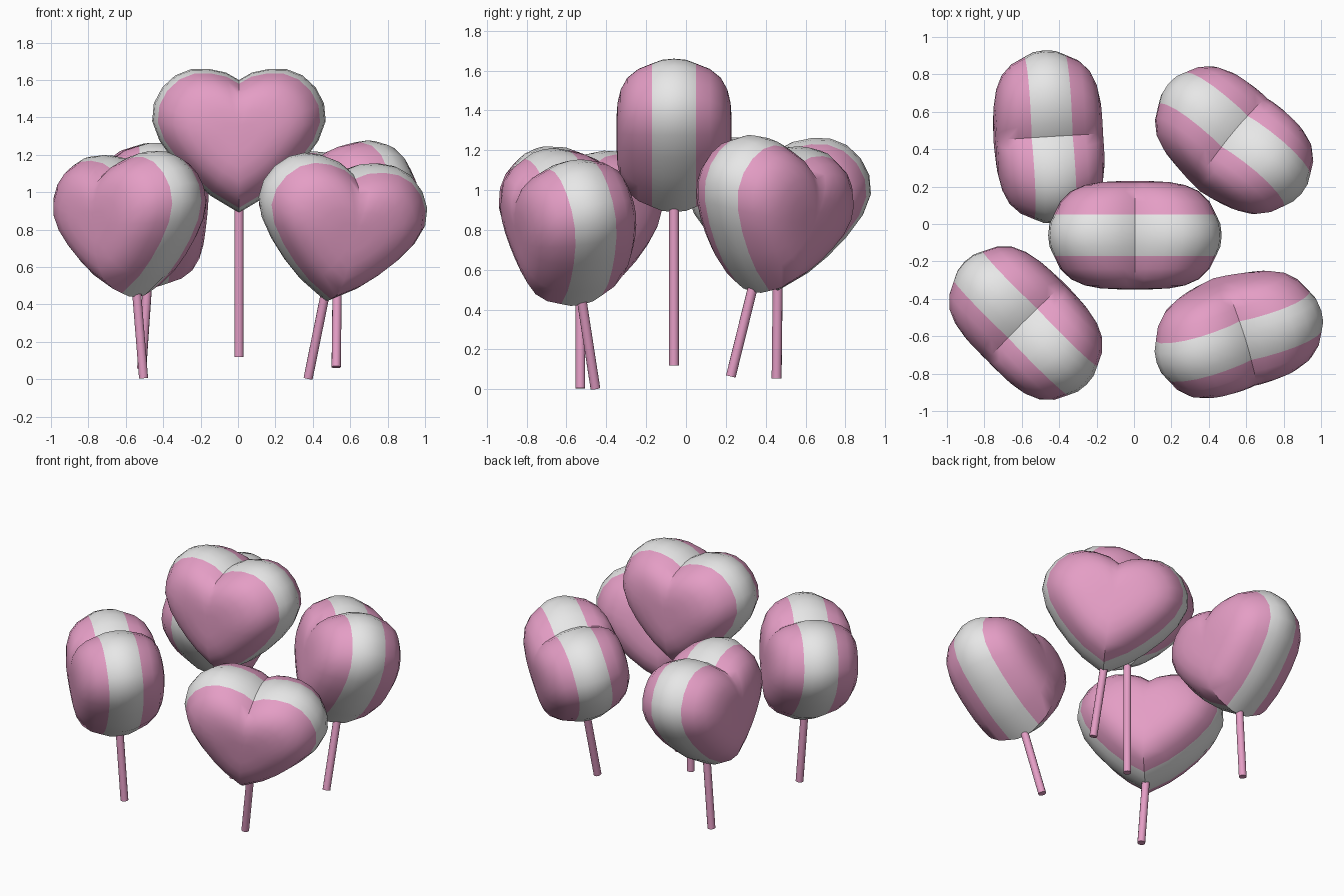
import bpy
import bmesh
from mathutils import Matrix, Vector
from math import cos, sin, radians

cube = bpy.data.objects.get("Cube")
if cube:
    bpy.data.objects.remove(cube)


def make_material(name, rgb):
    mat = bpy.data.materials.new(name)
    mat.use_nodes = True
    mat.diffuse_color = (*rgb, 1)
    mat.node_tree.nodes["Principled BSDF"].inputs["Base Color"].default_value = (*rgb, 1)
    return mat


PINK = make_material("candy pink", (0.78, 0.34, 0.56))
WHITE = make_material("soft white", (0.8, 0.8, 0.8))

# Right half of the heart outline, from the tip up to the notch
HALF = [(0, 0), (0.15, 0.09), (0.25, 0.175), (0.345, 0.275), (0.425, 0.385),
        (0.464, 0.49), (0.455, 0.585), (0.41, 0.67), (0.34, 0.735),
        (0.255, 0.768), (0.165, 0.77), (0.07, 0.75), (0, 0.71)]
OUTLINE = HALF + [(-x, z) for x, z in HALF[-2:0:-1]]
# Outline scale and depth of each ring from the rim to the face
RINGS = [(1, 0), (0.985, 0.06), (0.935, 0.11), (0.86, 0.18), (0.74, 0.235),
         (0.58, 0.268), (0.4, 0.284), (0.2, 0.289)]
BAND, MIDDLE = 0.11, 0.4


def link_mesh(name, bm, materials):
    bmesh.ops.recalc_face_normals(bm, faces=bm.faces)
    mesh = bpy.data.meshes.new(name)
    bm.to_mesh(mesh)
    bm.free()
    for mat in materials:
        mesh.materials.append(mat)
    obj = bpy.data.objects.new(name, mesh)
    bpy.context.collection.objects.link(obj)
    bpy.ops.object.select_all(action="DESELECT")
    obj.select_set(True)
    bpy.context.view_layer.objects.active = obj
    bpy.ops.object.shade_smooth_by_angle(angle=radians(48))
    return obj


def make_heart(name, matrix):
    bm = bmesh.new()
    stack = [(s, -d) for s, d in RINGS[:0:-1]] + RINGS
    loops = [[bm.verts.new((x * s, y, MIDDLE + (z - MIDDLE) * s)) for x, z in OUTLINE]
             for s, y in stack]
    n = len(OUTLINE)
    for a, b in zip(loops, loops[1:]):
        for i in range(n):
            j = (i + 1) % n
            bm.faces.new((a[i], a[j], b[j], b[i]))
    # Close both puffy faces
    for loop, y in ((loops[0], -0.288), (loops[-1], 0.288)):
        hub = bm.verts.new((0, y, MIDDLE))
        for i in range(n):
            bm.faces.new((loop[i], loop[(i + 1) % n], hub))
    # White band around the rim, pink faces
    for face in bm.faces:
        face.material_index = int(abs(face.calc_center_median().y) < BAND)
    link_mesh(name, bm, (PINK, WHITE)).matrix_world = matrix


def make_stick(name, matrix, length):
    bm = bmesh.new()
    top = 0.06
    bmesh.ops.create_cone(bm, cap_ends=True, segments=12, radius1=0.025, radius2=0.025,
                          depth=length + top,
                          matrix=Matrix.Translation((0, 0, (top - length) / 2)))
    link_mesh(name, bm, (PINK,)).matrix_world = matrix


# Position, stick foot, heart tip and turn about the stick
BALLOONS = [
    ("centre", (0.005, -0.06, 0.12), (0.005, -0.06, 0.89), 0),
    ("front_right", (-0.505, -0.53, 0.005), (-0.54, -0.53, 0.44), -45),
    ("front_left", (0.375, -0.455, 0.005), (0.46, -0.52, 0.425), 17),
    ("back_right", (-0.515, 0.455, 0.055), (-0.485, 0.46, 0.495), 93.5),
    ("back_left", (0.525, 0.225, 0.065), (0.53, 0.33, 0.49), -40),
]

for place, foot, tip, turn in BALLOONS:
    foot, tip = Vector(foot), Vector(tip)
    up = (tip - foot).normalized()
    side = Vector((cos(radians(turn)), sin(radians(turn)), 0))
    side = (side - up * side.dot(up)).normalized()
    depth = up.cross(side)
    matrix = Matrix.Translation(tip) @ Matrix((side, depth, up)).transposed().to_4x4()
    make_heart(place + "_heart", matrix)
    make_stick(place + "_stick", matrix, (tip - foot).length)
